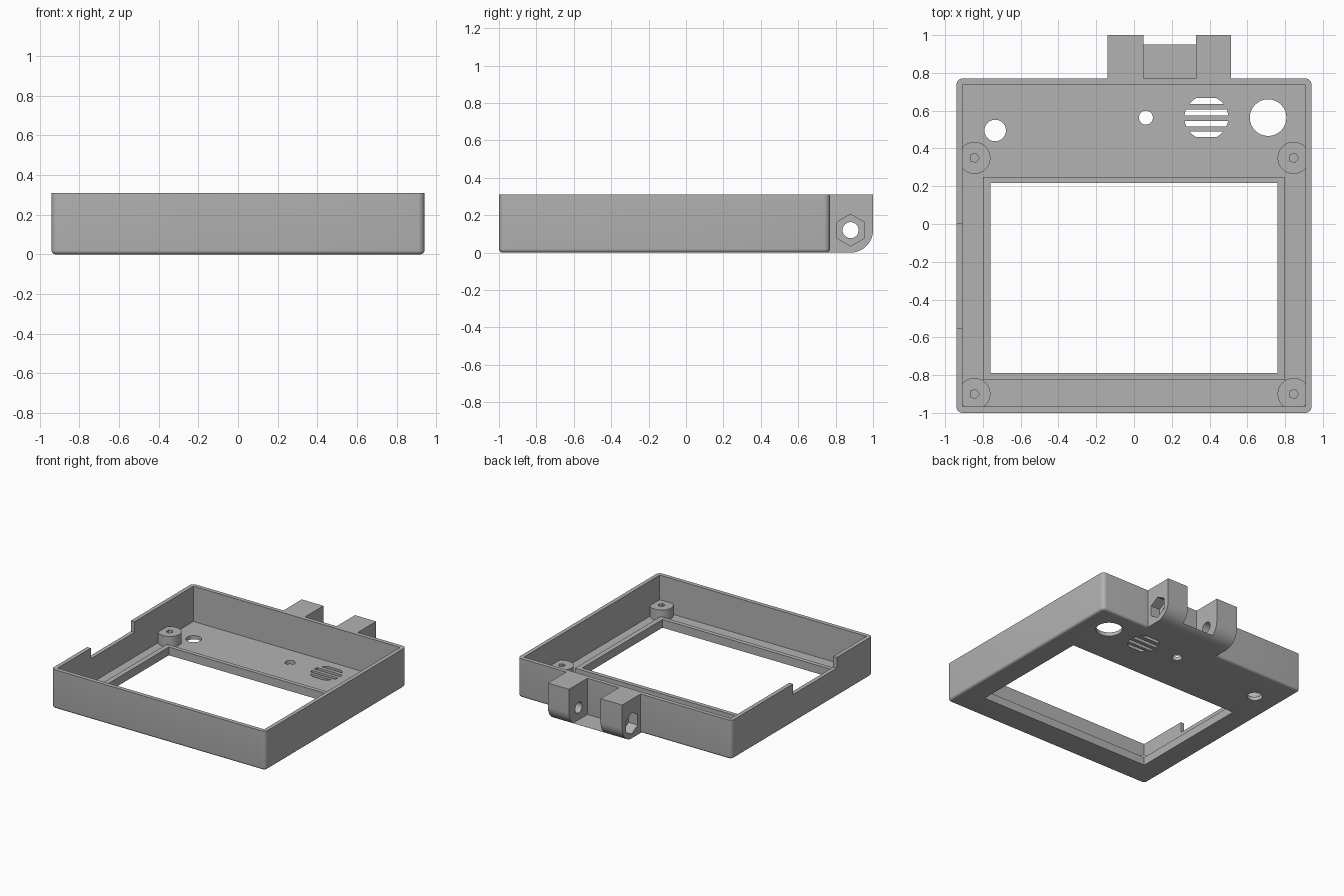
import bpy, bmesh
from math import cos, sin, pi, sqrt, radians

if "Cube" in bpy.data.objects:
    bpy.data.objects.remove(bpy.data.objects["Cube"], do_unlink=True)

grey = bpy.data.materials.new("plain grey")
grey.use_nodes = True
GREY = (0.45, 0.45, 0.45, 1)
grey.diffuse_color = GREY
grey.node_tree.nodes["Principled BSDF"].inputs["Base Color"].default_value = GREY


def loft(name, rings):
    """Solid skinned through equal-length rings of 3D points."""
    bm = bmesh.new()
    loops = [[bm.verts.new(p) for p in ring] for ring in rings]
    n = len(loops[0])
    bm.faces.new(loops[0])
    bm.faces.new(loops[-1])
    for a, b in zip(loops, loops[1:]):
        for i in range(n):
            j = (i + 1) % n
            bm.faces.new((a[i], a[j], b[j], b[i]))
    bmesh.ops.recalc_face_normals(bm, faces=bm.faces)
    mesh = bpy.data.meshes.new(name)
    bm.to_mesh(mesh)
    bm.free()
    mesh.materials.append(grey)
    obj = bpy.data.objects.new(name, mesh)
    bpy.context.collection.objects.link(obj)
    return obj


def prism(name, pts, lo, hi, axis="z"):
    """Extrude a flat outline along z, or a (y, z) outline along x."""
    if axis == "z":
        return loft(name, [[(u, v, h) for u, v in pts] for h in (lo, hi)])
    return loft(name, [[(h, u, v) for u, v in pts] for h in (lo, hi)])


def rect(x0, x1, y0, y1):
    return [(x0, y0), (x1, y0), (x1, y1), (x0, y1)]


def circle(cx, cy, r, n=32, turn=0.0):
    return [(cx + r * cos(turn + 2 * pi * i / n), cy + r * sin(turn + 2 * pi * i / n))
            for i in range(n)]


def rounded_rect(x0, x1, y0, y1, r, steps=6):
    pts = []
    centres = [(x1 - r, y1 - r), (x0 + r, y1 - r), (x0 + r, y0 + r), (x1 - r, y0 + r)]
    for k, (cx, cy) in enumerate(centres):
        for s in range(steps + 1):
            a = pi / 2 * (k + s / steps)
            pts.append((cx + r * cos(a), cy + r * sin(a)))
    return pts


def cut(target, cutter):
    """Subtract the cutter for good and discard it."""
    cutter.hide_render = True
    mod = target.modifiers.new("cut", "BOOLEAN")
    mod.operation = "DIFFERENCE"
    mod.solver = "EXACT"
    mod.object = cutter
    bpy.context.view_layer.objects.active = target
    bpy.ops.object.modifier_apply(modifier=mod.name)
    bpy.data.objects.remove(cutter, do_unlink=True)


def smooth(obj):
    bpy.ops.object.select_all(action="DESELECT")
    obj.select_set(True)
    bpy.context.view_layer.objects.active = obj
    bpy.ops.object.shade_smooth_by_angle(angle=radians(30))


W, FRONT, BACK, TOP = 0.94, -1.0, 0.77, 0.31
FLOOR, FILLET = 0.03, 0.02
window = rect(-0.76, 0.76, -0.79, 0.217)

# Tray: rounded outer block with a filleted bottom edge
rings = []
for s in range(6):
    a = pi / 2 * s / 5
    inset, z = FILLET * (1 - sin(a)), FILLET * (1 - cos(a))
    outline = rounded_rect(-W + inset, W - inset, FRONT + inset, BACK - inset, 0.032 - inset)
    rings.append([(x, y, z) for x, y in outline])
rings.append([(x, y, TOP) for x, y in outline])
tray = loft("tray", rings)
cut(tray, prism("cavity", rect(-0.908, 0.908, -0.967, 0.737), FLOOR, 0.5))
cut(tray, prism("window_cutter", window, -0.1, 0.2))
cut(tray, prism("notch_cutter", rect(-1.0, -0.85, -0.55, 0.0), 0.225, 0.5))

# Round openings in the floor
for x, y, r in ((-0.735, 0.495, 0.057), (0.063, 0.563, 0.037), (0.71, 0.563, 0.097)):
    cut(tray, prism("hole_cutter", circle(x, y, r), -0.1, 0.1))

# Speaker grille: bars clipped to a circle
R = 0.116
for d in (0.088, 0.027, -0.032, -0.087):
    ys = [d - 0.015 + 0.03 * i / 4 for i in range(5)]
    right = [(0.383 + sqrt(R * R - y * y), 0.563 + y) for y in ys]
    left = [(0.383 - sqrt(R * R - y * y), 0.563 + y) for y in reversed(ys)]
    cut(tray, prism("slot_cutter", right + left, -0.1, 0.1))
smooth(tray)

# Raised rim around the window
rim = prism("window_rim", rect(-0.80, 0.80, -0.825, 0.25), FLOOR, 0.065)
cut(rim, prism("window_cutter", window, -0.1, 0.2))

# Screw bosses in the corners
for side, sx in (("right", -1), ("left", 1)):
    for end, y in (("front", -0.9), ("back", 0.35)):
        boss = prism(f"{end}_{side}_screw_boss", circle(sx * 0.845, y, 0.085), FLOOR, 0.115)
        cut(boss, prism("screw_cutter", circle(sx * 0.845, y, 0.026, 5), 0.04, 0.2))
        smooth(boss)

# Hinge lugs: rounded lower corner, pin hole and outer hexagonal nut pocket
HY, HZ, HR = 0.88, 0.12, 0.12
arc = [(HY + HR * sin(pi / 2 * i / 12), HZ - HR * cos(pi / 2 * i / 12)) for i in range(13)]
for name, x0, x1, outer in (("right_hinge_lug", -0.14, 0.05, -0.14),
                            ("left_hinge_lug", 0.327, 0.513, 0.513)):
    lug = prism(name, [(0.75, 0.0)] + arc + [(1.0, TOP), (0.75, TOP)], x0, x1, "x")
    cut(lug, prism("pin_cutter", circle(HY, HZ, 0.043), x0 - 0.1, x1 + 0.1, "x"))
    cut(lug, prism("nut_cutter", circle(HY, HZ, 0.085, 6, pi / 2),
                   outer - 0.08, outer + 0.08, "x"))
    smooth(lug)

# Thin web joining the lugs at the bottom
low = [p for p in arc if p[1] < 0.022]
prism("hinge_web", [(0.75, 0.0)] + low + [(0.95, 0.0225), (0.75, 0.0225)], 0.05, 0.327, "x")
